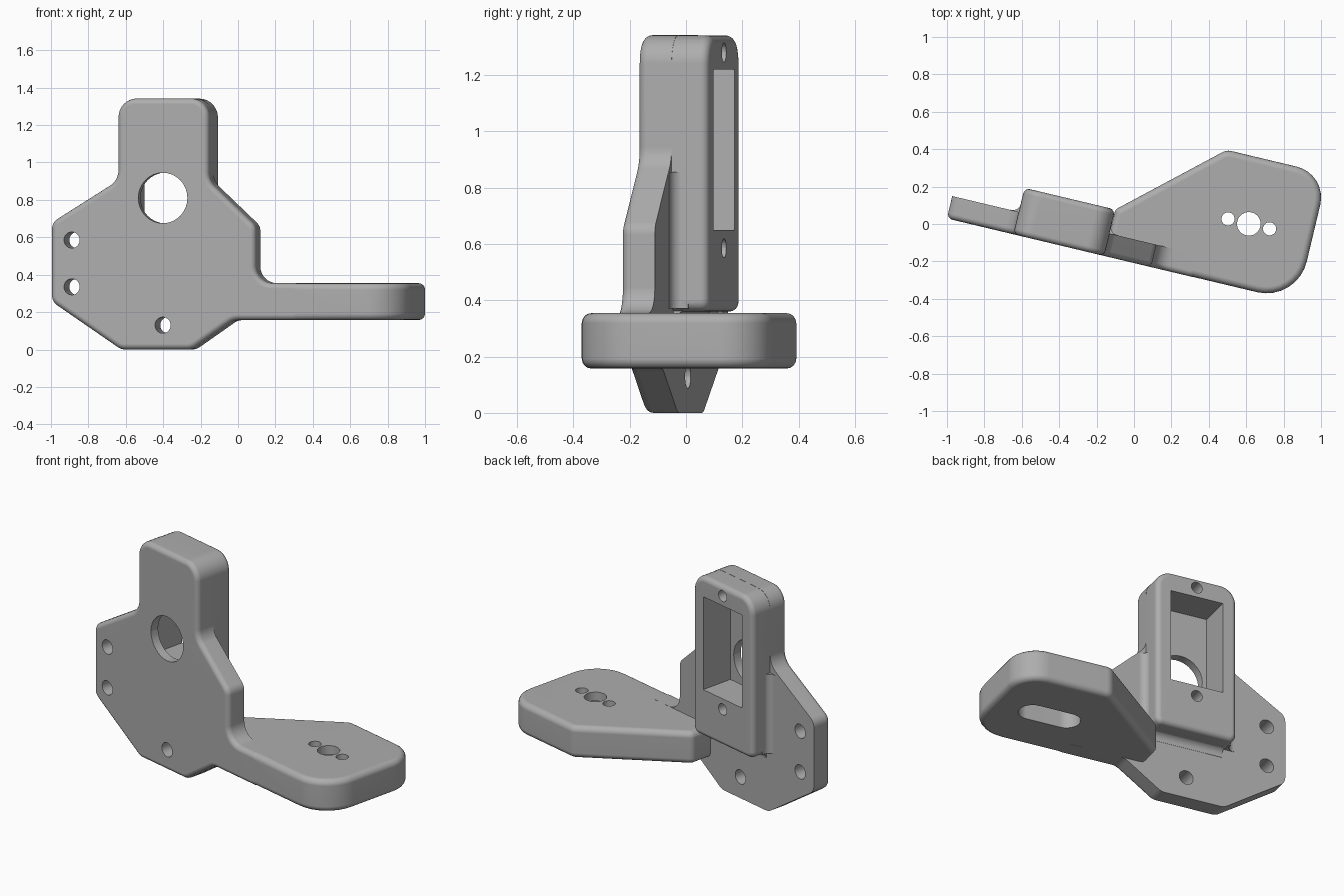
import bpy
import bmesh
from math import radians, pi
from mathutils import Vector, Matrix

if "Cube" in bpy.data.objects:
    bpy.data.objects.remove(bpy.data.objects["Cube"], do_unlink=True)

grey = bpy.data.materials.new("plain grey")
grey.use_nodes = True
grey.diffuse_color = (0.42, 0.42, 0.42, 1)
grey.node_tree.nodes["Principled BSDF"].inputs["Base Color"].default_value = grey.diffuse_color

# axis the profile is pushed along -> position of (a, b, depth)
PLACE = {
    "x": lambda a, b, t: (t, a, b),
    "y": lambda a, b, t: (a, t, b),
    "z": lambda a, b, t: (a, b, t),
}
STEPS = 8


def outline(corners, inset):
    """Counter-clockwise polygon with rounded corners (a, b, radius), moved inward."""
    points = []
    for i, (a, b, r) in enumerate(corners):
        p = Vector((a, b))
        before = (p - Vector(corners[i - 1][:2])).normalized()
        after = (Vector(corners[(i + 1) % len(corners)][:2]) - p).normalized()
        n1, n2 = Vector((-before.y, before.x)), Vector((-after.y, after.x))
        side = 1 if before.cross(after) > 0 else -1
        centre = p + (n1 + n2) * side * r / (1 + n1.dot(n2))
        turn = n1.angle_signed(n2)
        for k in range(STEPS + 1):
            n = Matrix.Rotation(-turn * k / STEPS, 2) @ n1
            points.append(centre + n * (inset - side * r))
    return points


def make_object(name, bm):
    bmesh.ops.recalc_face_normals(bm, faces=bm.faces)
    mesh = bpy.data.meshes.new(name)
    bm.to_mesh(mesh)
    bm.free()
    mesh.materials.append(grey)
    obj = bpy.data.objects.new(name, mesh)
    bpy.context.collection.objects.link(obj)
    return obj


def prism(name, corners, axis, start, end, round_start=0, round_end=0):
    """Push a rounded outline along an axis, with optional rounded rims."""
    arc = [Vector((1, 0)), Vector((.924, .383)), Vector((.707, .707)),
           Vector((.383, .924)), Vector((0, 1))]
    levels = []
    if round_start:
        levels += [(start + round_start * (1 - q.x), round_start * (1 - q.y)) for q in arc]
    else:
        levels.append((start, 0))
    if round_end:
        levels += [(end - round_end * (1 - q.x), round_end * (1 - q.y)) for q in reversed(arc)]
    else:
        levels.append((end, 0))
    bm = bmesh.new()
    rings = [[bm.verts.new(PLACE[axis](p.x, p.y, t)) for p in outline(corners, d)]
             for t, d in levels]
    bm.faces.new(rings[0])
    bm.faces.new(rings[-1])
    for low, high in zip(rings, rings[1:]):
        for i in range(len(low)):
            bm.faces.new((low[i - 1], low[i], high[i], high[i - 1]))
    bmesh.ops.remove_doubles(bm, verts=bm.verts, dist=1e-5)
    return make_object(name, bm)


def drill(name, a, b, radius, axis, start, end):
    s = radius
    square = [(a - s, b - s, s * .999), (a + s, b - s, s * .999),
              (a + s, b + s, s * .999), (a - s, b + s, s * .999)]
    return prism(name, square, axis, start, end)


def combine(base, other, operation):
    mod = base.modifiers.new("combine", "BOOLEAN")
    mod.operation, mod.solver, mod.object = operation, "EXACT", other
    bpy.context.view_layer.objects.active = base
    bpy.ops.object.modifier_apply(modifier=mod.name)
    bpy.data.objects.remove(other, do_unlink=True)


L, R, MID = -.615, -.115, -.365      # sides and middle of the upright box
FRONT, PLATE_BACK, BOX_BACK = -.203, -.08, .052

# front plate with the head and the start of the arm
bracket = prism("bracket", [
    (-.98, .255, .06), (-.6, 0, .08), (-.21, 0, .08), (.02, .157, .08),
    (.4, .157, .05), (.4, .355, .05), (.142, .355, .09), (.142, .66, .06),
    (R, .9, .1), (R, 1.342, .1), (L, 1.342, .1), (L, .905, .1), (-.98, .68, .06),
], "y", FRONT, PLATE_BACK, round_start=.03)

# upright box behind the plate
box = prism("box", [
    (L + .001, .36, .04), (R - .001, .36, .04),
    (R - .001, 1.341, .1), (L + .001, 1.341, .1),
], "y", -.14, BOX_BACK, round_end=.03)

# horizontal arm
arm = prism("arm", [
    (R, -.202, .04), (.945, -.202, .22), (.945, .5, .17), (.39, .5, .07), (R, .052, .04),
], "z", .1575, .3545, .035, .035)

# concave fillets where the box meets the plate
r, e = .045, .002
side_fillet = prism("side_fillet", [
    (L - r, -.1, 0), (R + r, -.1, 0), (R + r, PLATE_BACK + e, 0),
    (R - e, PLATE_BACK + e, r * .95), (R - e, -.02, 0), (L + e, -.02, 0),
    (L + e, PLATE_BACK + e, r * .95), (L - r, PLATE_BACK + e, 0),
], "z", .37, .855)
low_fillet = prism("low_fillet", [
    (-.1, .36 - r, 0), (PLATE_BACK + e, .36 - r, 0), (PLATE_BACK + e, .36 + e, r * .95),
    (-.02, .36 + e, 0), (-.02, .42, 0), (-.1, .42, 0),
], "x", L + .03, R - .03)

for part in (box, arm, side_fillet, low_fillet):
    combine(bracket, part, "UNION")

# pocket and its round front window
w = .162
cutters = [
    prism("pocket", [(MID - w, .65, 0), (MID + w, .65, 0),
                     (MID + w, 1.22, 0), (MID - w, 1.22, 0)], "y", -.15, .3),
    drill("window", MID, .81, .135, "y", -.4, -.1),
]
# screw holes above and below the pocket, then through the plate
cutters += [drill("box_hole", MID, z, .034, "y", -.1, .3) for z in (.585, 1.28)]
cutters += [drill("plate_hole", x, z, .043, "y", -.4, .2)
            for x, z in ((-.865, .585), (-.865, .335), (MID, .13))]
# arm holes and the slot beneath them
ARM_X, ARM_Y = .597, .143
cutters += [drill("arm_hole", ARM_X + dx, ARM_Y, s, "z", .2, .5)
            for dx, s in ((-.114, .035), (0, .063), (.114, .035))]
sx, sy = .185, .08
cutters.append(prism("slot", [
    (ARM_X - sx, ARM_Y - sy, .0799), (ARM_X + sx, ARM_Y - sy, .0799),
    (ARM_X + sx, ARM_Y + sy, .0799), (ARM_X - sx, ARM_Y + sy, .0799),
], "z", .05, .3))
for cutter in cutters:
    combine(bracket, cutter, "DIFFERENCE")

# turn the whole bracket and shade it
bracket.data.transform(Matrix.Rotation(radians(-13.4), 4, "Z"))
bpy.ops.object.select_all(action="DESELECT")
bracket.select_set(True)
bpy.context.view_layer.objects.active = bracket
bpy.ops.object.shade_smooth_by_angle(angle=radians(32))
weighted = bracket.modifiers.new("even shading", "WEIGHTED_NORMAL")
weighted.keep_sharp = True
